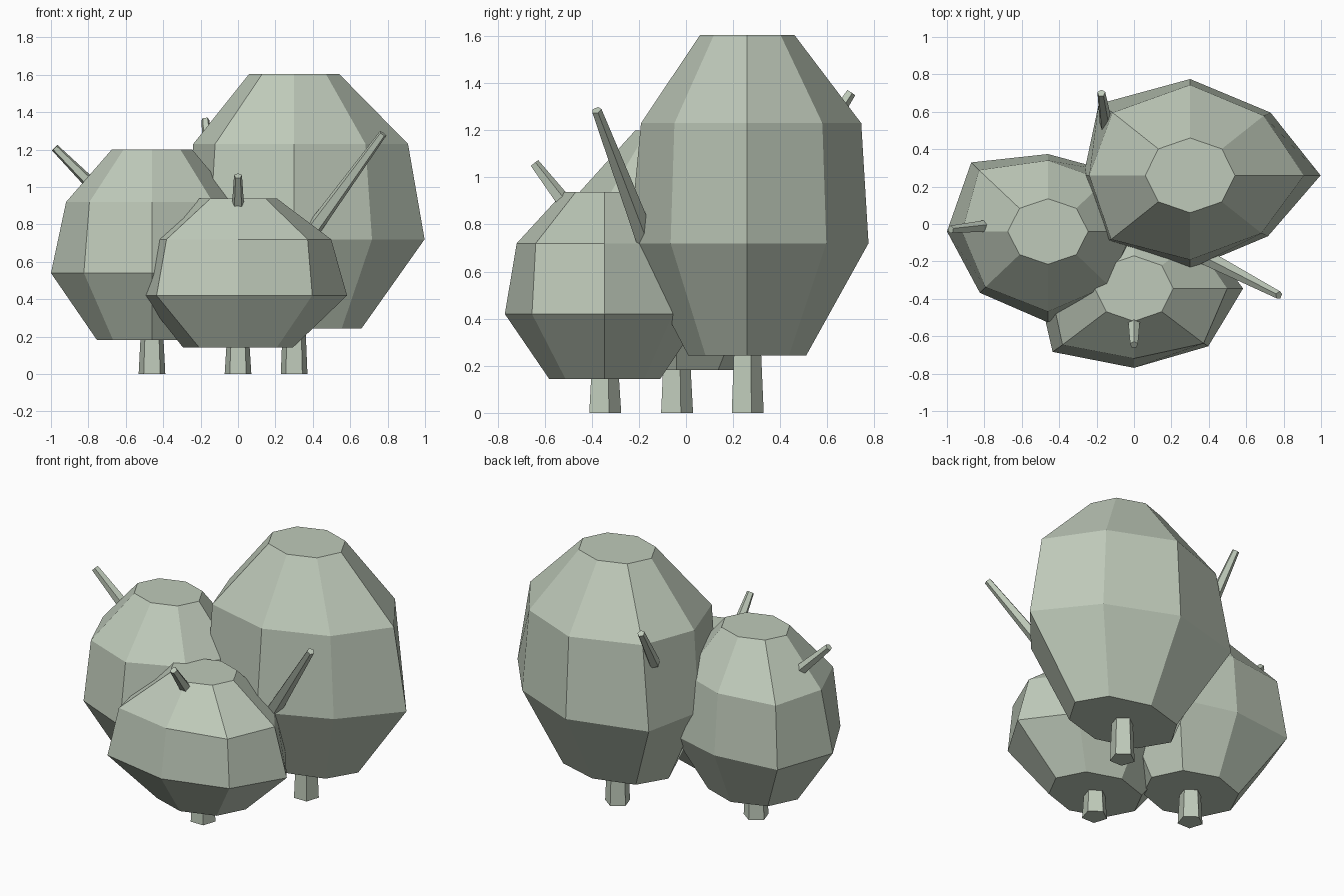
import bpy, bmesh, math
from mathutils import Vector

if "Cube" in bpy.data.objects:
    bpy.data.objects.remove(bpy.data.objects["Cube"])

leaf = bpy.data.materials.new("pale sage green")
leaf.diffuse_color = (0.52, 0.59, 0.49, 1)
leaf.use_nodes = True
leaf.node_tree.nodes["Principled BSDF"].inputs["Base Color"].default_value = leaf.diffuse_color


def finish(name, bm):
    bmesh.ops.recalc_face_normals(bm, faces=bm.faces)
    me = bpy.data.meshes.new(name)
    bm.to_mesh(me)
    bm.free()
    me.materials.append(leaf)
    ob = bpy.data.objects.new(name, me)
    bpy.context.collection.objects.link(ob)
    return ob


def loft(name, loops):
    """Skin a stack of equal loops and cap both ends."""
    bm = bmesh.new()
    rings = [[bm.verts.new(p) for p in loop] for loop in loops]
    n = len(rings[0])
    for a, b in zip(rings, rings[1:]):
        for i in range(n):
            j = (i + 1) % n
            bm.faces.new((a[i], a[j], b[j], b[i]))
    bm.faces.new(rings[0][::-1])
    bm.faces.new(rings[-1])
    return finish(name, bm)


def bush(name, cx, cy, rings):
    """Lumpy eight-sided crown; rings are (z, rx, ry, factors from +x anticlockwise)."""
    loops = []
    for z, rx, ry, f in rings:
        loops.append([(cx + rx * f[i] * math.cos(i * math.pi / 4),
                       cy + ry * f[i] * math.sin(i * math.pi / 4), z) for i in range(8)])
    return loft(name, loops)


def rod(name, start, end, r0, r1, sides=5):
    """Tapered five-sided rod."""
    a, b = Vector(start), Vector(end)
    d = (b - a).normalized()
    u = (Vector((0, 1, 0)) - d * d.y).normalized()
    v = d.cross(u)
    loops = []
    for c, r in ((a, r0), (b, r1)):
        loops.append([c + r * (u * math.cos(t) + v * math.sin(t))
                      for t in (2 * math.pi * i / sides for i in range(sides))])
    return loft(name, loops)


even = [1] * 8

# Crowns
bush("large_bush", 0.30, 0.26, [
    (0.243, 0.36, 0.25, even),
    (0.72, 0.64, 0.50, [1.09, .95, 1.03, 1.08, .89, 1.0, 1.0, .92]),
    (1.23, 0.58, 0.47, [1.05, .96, 1.03, 1.01, .93, 1.03, .96, .93]),
    (1.605, 0.24, 0.20, even)])
bush("medium_bush", -0.46, -0.04, [
    (0.183, 0.295, 0.25, even),
    (0.54, 0.50, 0.45, [1.0, 1.0, .92, 1.16, 1.08, 1.03, 1.08, .98]),
    (0.92, 0.45, 0.40, [1.0, .96, .95, 1.16, 1.02, 1.05, 1.07, 1.02]),
    (1.20, 0.215, 0.175, even)])
bush("small_bush", 0.0, -0.345, [
    (0.143, 0.295, 0.235, even),
    (0.42, 0.54, 0.42, [1.08, .97, 1.0, 1.0, .95, 1.14, 1.01, 1.04]),
    (0.72, 0.47, 0.37, [1.06, .97, .97, .97, .95, 1.15, 1.01, 1.12]),
    (0.937, 0.21, 0.175, even)])

# Stems
for name, x, y, top in (("large_stem", 0.30, 0.255, 0.30),
                        ("medium_stem", -0.46, -0.045, 0.24),
                        ("small_stem", 0.0, -0.35, 0.20)):
    rod(name, (x, y, 0), (x, y, top), 0.075, 0.062)

# Bare twigs poking out of the crowns
rod("left_twig", (-0.76, -0.01, 0.99), (-0.98, -0.03, 1.21), 0.036, 0.022)
rod("back_twig", (-0.15, 0.53, 1.10), (-0.175, 0.70, 1.36), 0.036, 0.022)
rod("front_twig", (0, -0.50, 0.87), (0, -0.645, 1.06), 0.036, 0.022)
rod("right_twig", (0.37, -0.17, 0.73), (0.775, -0.38, 1.285), 0.045, 0.022)
